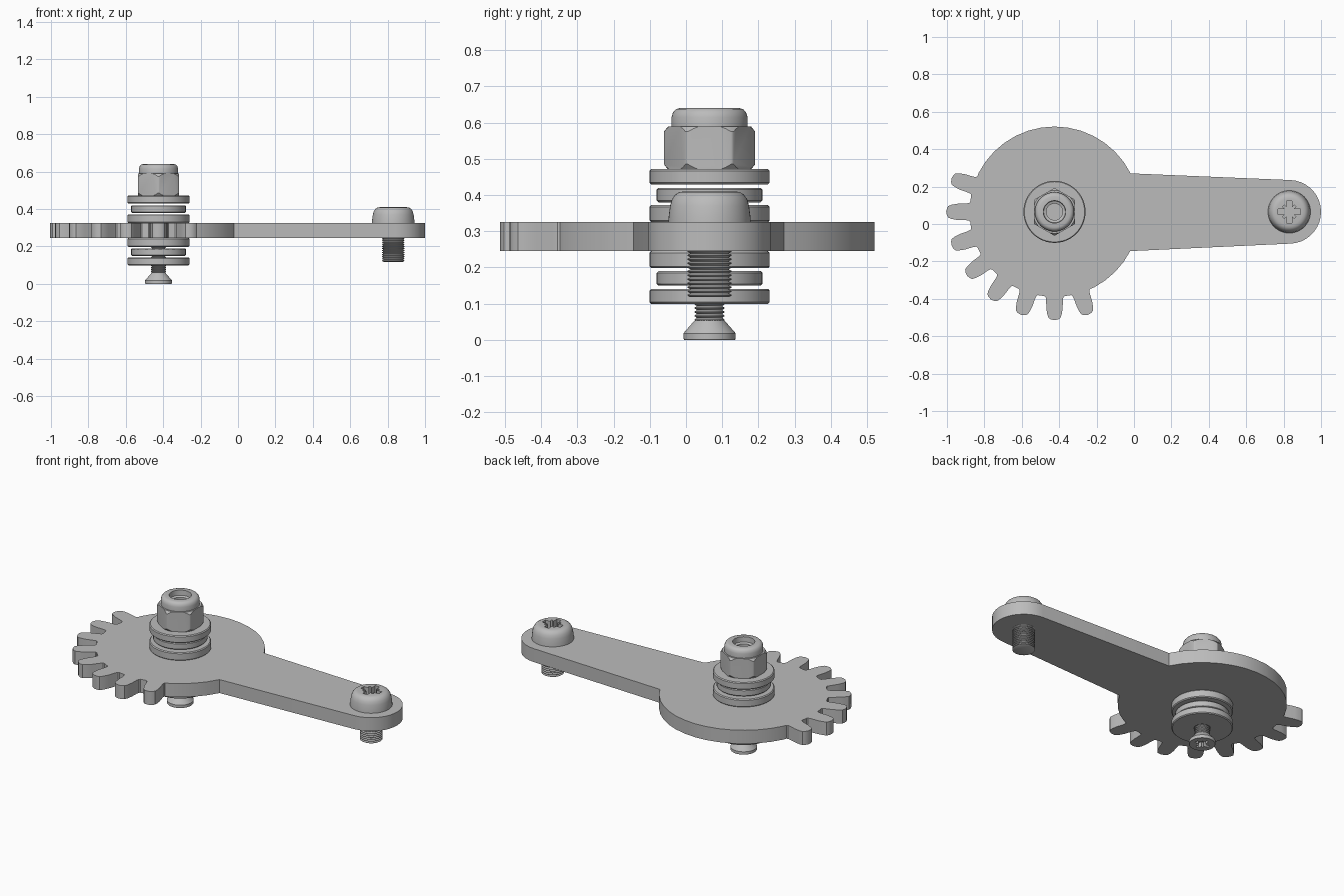
import bpy, bmesh
from math import sin, cos, pi, radians
from mathutils import Matrix, Vector

if "Cube" in bpy.data.objects:
    bpy.data.objects.remove(bpy.data.objects["Cube"], do_unlink=True)

steel = bpy.data.materials.new("grey_steel")
steel.use_nodes = True
steel.diffuse_color = (0.5, 0.5, 0.5, 1)
steel.node_tree.nodes["Principled BSDF"].inputs["Base Color"].default_value = (0.5, 0.5, 0.5, 1)

HUB = Vector((-0.425, 0.065, 0))    # axis of the pivot stack
PIN = Vector((0.83, 0.065, 0))      # axis of the arm screw
PLATE_Z, PLATE_T = 0.245, 0.08


def finish(name, bm):
    bmesh.ops.recalc_face_normals(bm, faces=bm.faces)
    mesh = bpy.data.meshes.new(name)
    bm.to_mesh(mesh)
    bm.free()
    mesh.materials.append(steel)
    obj = bpy.data.objects.new(name, mesh)
    bpy.context.collection.objects.link(obj)
    return obj


def lathe(name, centre, profile, steps=48, closed=False, turn=0):
    """Spin an (r, z) profile about a vertical axis."""
    bm = bmesh.new()
    rot = Matrix.Rotation(turn, 3, 'Z')
    vs = [bm.verts.new(rot @ Vector((r, 0, z)) + centre) for r, z in profile]
    for a, b in zip(vs, vs[1:]):
        bm.edges.new((a, b))
    if closed:
        bm.edges.new((vs[-1], vs[0]))
    bmesh.ops.spin(bm, geom=bm.verts[:] + bm.edges[:], cent=centre, axis=(0, 0, 1),
                   angle=2 * pi, steps=steps)
    bmesh.ops.remove_doubles(bm, verts=bm.verts, dist=1e-5)
    return finish(name, bm)


def ring(name, r, hole, z0, z1, b=0.005):
    return lathe(name, HUB, [(hole, z0), (r - b, z0), (r, z0 + b), (r, z1 - b),
                             (r - b, z1), (hole, z1)], closed=True)


def boolean(obj, cutter, operation):
    mod = obj.modifiers.new("cut", 'BOOLEAN')
    mod.operation, mod.solver, mod.object = operation, 'EXACT', cutter
    bpy.context.view_layer.objects.active = obj
    bpy.ops.object.modifier_apply(modifier=mod.name)
    bpy.data.objects.remove(cutter, do_unlink=True)


def cross_recess(obj, centre, z, length, width, depth):
    """Star-shaped driver recess, wide along the axes and thin on the diagonals."""
    for k in range(4):
        w, l = (width, length) if k % 2 == 0 else (width * 0.45, length * 0.75)
        bm = bmesh.new()
        bmesh.ops.create_cube(bm, size=1)
        bmesh.ops.scale(bm, verts=bm.verts, vec=(l, w, 2 * depth))
        bmesh.ops.rotate(bm, verts=bm.verts, matrix=Matrix.Rotation(k * pi / 4, 3, 'Z'))
        bmesh.ops.translate(bm, verts=bm.verts, vec=centre + Vector((0, 0, z)))
        boolean(obj, finish("recess_cutter", bm), 'DIFFERENCE')


def thread(name, centre, r, z0, z1, depth, pitch=0.011):
    n = round((z1 - z0) / pitch)
    step = (z1 - z0) / n
    profile = [(0, z0)]
    for i in range(n):
        z = z0 + i * step
        profile += [(r - depth, z), (r, z + step * 0.4), (r, z + step * 0.6)]
    profile += [(r - depth, z1), (0, z1)]
    return lathe(name, centre, profile, steps=32)


# Gear sector with lever arm: one outline, extruded
def polar(c, r, deg):
    return (c.x + r * cos(radians(deg)), c.y + r * sin(radians(deg)))


def arc(c, r, start, end, n):
    return [polar(c, r, start + (end - start) * i / n) for i in range(n + 1)]


flank = [(0.454, 6.7), (0.459, 5.9), (0.475, 5.4), (0.52, 4.8), (0.55, 4.0), (0.568, 3.2)]
tooth = [(r, -a) for r, a in flank] + [(0.575, -2), (0.579, 0), (0.575, 2)]
tooth += [(r, a) for r, a in reversed(flank)]
outline = []
for k in range(8):
    outline += [polar(HUB, r, 162 + 18 * k + a) for r, a in tooth]
outline += arc(HUB, 0.456, 298, 332.6, 4)
outline += arc(PIN, 0.17, -87.3, 87.3, 18)
outline += arc(HUB, 0.456, 26.8, 153, 14)

bm = bmesh.new()
base = bm.faces.new([bm.verts.new((x, y, PLATE_Z)) for x, y in outline])
top = bmesh.ops.extrude_face_region(bm, geom=[base])["geom"]
bmesh.ops.translate(bm, verts=[v for v in top if isinstance(v, bmesh.types.BMVert)],
                    vec=(0, 0, PLATE_T))
if base.is_valid and len(bm.faces) == len(outline) + 1:
    bm.faces.new([v for v in bm.verts if abs(v.co.z - PLATE_Z) < 1e-4][:len(outline)])
parts = [finish("gear_lever", bm)]

# Washers and bearing rings above and below the plate
for name, r, z0, z1 in [("lower_outer_washer", 0.166, 0.099, 0.141),
                        ("lower_bearing_ring", 0.146, 0.150, 0.190),
                        ("lower_inner_washer", 0.166, 0.198, 0.245),
                        ("upper_inner_washer", 0.166, 0.325, 0.372),
                        ("upper_bearing_ring", 0.146, 0.380, 0.420),
                        ("upper_outer_washer", 0.166, 0.429, 0.472)]:
    parts.append(ring(name, r, 0.044, z0, z1))

# Lock nut: hexagon trimmed by a chamfered tube, with a rounded collar
nut = lathe("nut_hexagon", HUB, [(0, 0.472), (0.128, 0.472), (0.128, 0.589), (0, 0.589)],
            steps=6, turn=pi / 6)
trim = lathe("nut_trim", HUB, [(0.044, 0.46), (0.107, 0.46), (0.116, 0.472), (0.126, 0.485),
                               (0.126, 0.575), (0.115, 0.589), (0.107, 0.6), (0.044, 0.6)],
             closed=True)
boolean(nut, trim, 'INTERSECT')
collar = lathe("nut_collar", HUB, [(0.044, 0.585), (0.105, 0.585), (0.105, 0.615), (0.101, 0.628),
                                   (0.093, 0.637), (0.083, 0.64), (0.06, 0.64), (0.058, 0.61),
                                   (0.044, 0.605)], closed=True)
parts += [nut, collar]

# Countersunk pivot bolt
bolt_head = lathe("bolt_head", HUB, [(0, 0), (0.07, 0), (0.072, 0.003), (0.072, 0.018),
                                     (0.069, 0.022), (0.04, 0.055), (0, 0.055)])
cross_recess(bolt_head, HUB, 0, 0.085, 0.02, 0.03)
parts += [bolt_head, thread("bolt_shaft", HUB, 0.041, 0.05, 0.31, 0.006)]

# Pan head screw at the arm end
pan = lathe("screw_head", PIN, [(0, 0.322), (0.114, 0.322), (0.113, 0.34), (0.109, 0.37),
                                (0.104, 0.388), (0.095, 0.401), (0.084, 0.408),
                                (0.07, 0.41), (0, 0.41)])
cross_recess(pan, PIN, 0.41, 0.118, 0.03, 0.045)
parts += [pan, thread("screw_shaft", PIN, 0.061, 0.118, 0.25, 0.008)]

# Smooth round surfaces, keep edges sharp
bpy.ops.object.select_all(action='DESELECT')
for p in parts:
    p.select_set(True)
bpy.context.view_layer.objects.active = parts[0]
bpy.ops.object.shade_smooth_by_angle(angle=radians(32))
